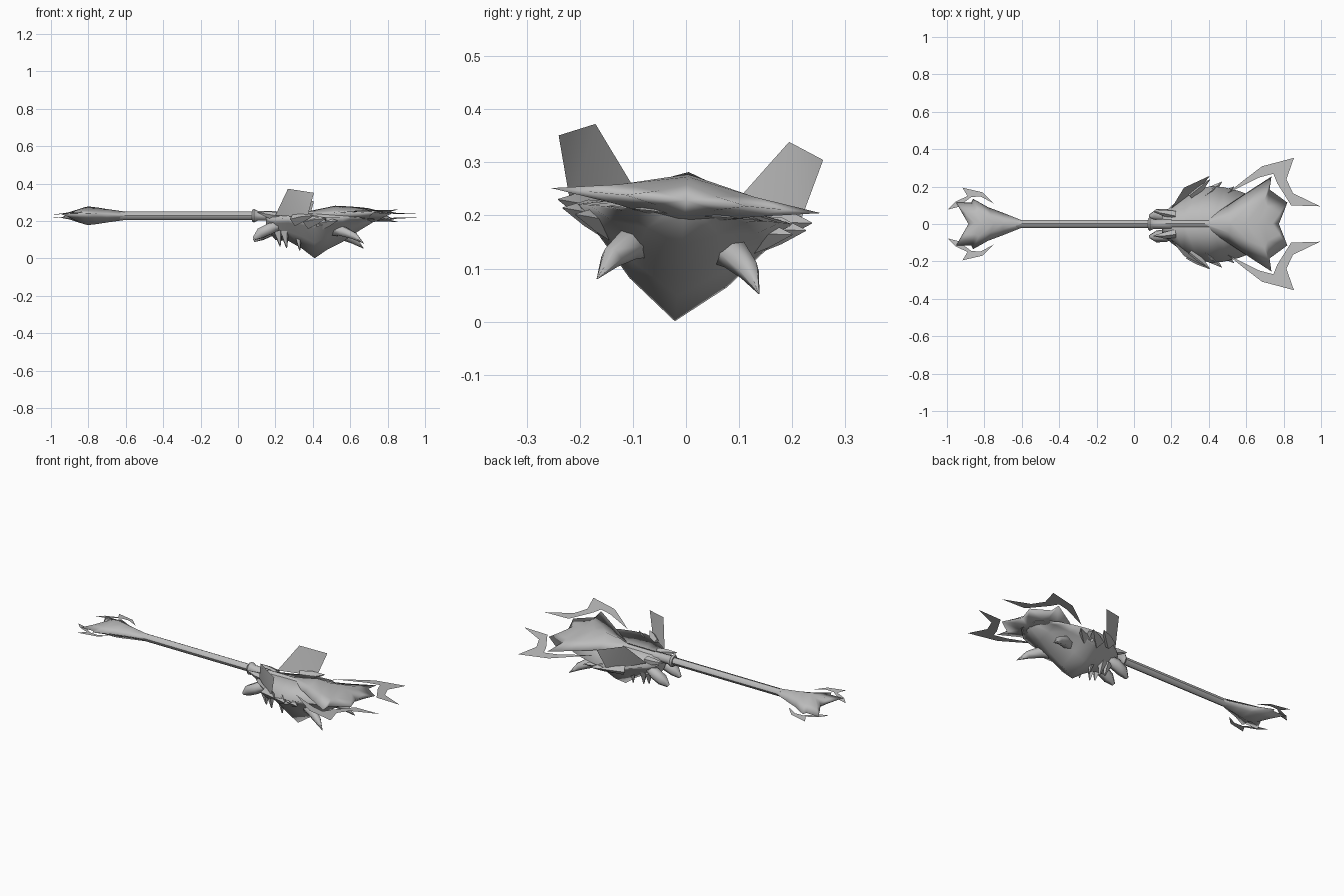
import bpy, bmesh, math
from mathutils import Matrix, Vector

cube = bpy.data.objects.get("Cube")
if cube:
    bpy.data.objects.remove(cube)

grey = bpy.data.materials.new("plain_grey")
grey.use_nodes = True
grey.diffuse_color = (0.5, 0.5, 0.5, 1)
grey.node_tree.nodes["Principled BSDF"].inputs["Base Color"].default_value = (0.5, 0.5, 0.5, 1)

# The whole staff is rolled slightly about its shaft
POSE = Matrix.Translation((0, 0, 0.228)) @ Matrix.Rotation(math.radians(-5.3), 4, 'X')


def finish(name, bm, angle=45):
    bmesh.ops.remove_doubles(bm, verts=bm.verts, dist=0.0005)
    bmesh.ops.recalc_face_normals(bm, faces=bm.faces)
    mesh = bpy.data.meshes.new(name)
    bm.to_mesh(mesh)
    bm.free()
    mesh.materials.append(grey)
    obj = bpy.data.objects.new(name, mesh)
    bpy.context.collection.objects.link(obj)
    obj.matrix_world = POSE
    bpy.ops.object.select_all(action='DESELECT')
    obj.select_set(True)
    bpy.context.view_layer.objects.active = obj
    bpy.ops.object.shade_smooth_by_angle(angle=math.radians(angle))
    return obj


def tube(name, points, radii, sides=8, angle=45):
    """Loft round rings along a path and cap the ends."""
    bm = bmesh.new()
    pts = [Vector(p) for p in points]
    rings = []
    for i, p in enumerate(pts):
        d = pts[min(i + 1, len(pts) - 1)] - pts[max(i - 1, 0)]
        q = d.to_track_quat('Z', 'Y')
        ring = []
        for k in range(sides):
            a = math.tau * k / sides
            ring.append(bm.verts.new(p + q @ Vector((math.cos(a), math.sin(a), 0)) * radii[i]))
        rings.append(ring)
    for a, b in zip(rings, rings[1:]):
        for k in range(sides):
            n = (k + 1) % sides
            bm.faces.new((a[k], a[n], b[n], b[k]))
    bm.faces.new(rings[0])
    bm.faces.new(rings[-1])
    return finish(name, bm, angle)


def blade(name, edge, spine):
    """Lens-section blade: half outline joined to a raised spine by a hollowed flank."""
    bm = bmesh.new()
    for sy in (1, -1):
        for sz in (1, -1):
            rows = []
            for (ex, ey), (sx, h) in zip(edge, spine):
                rows.append([bm.verts.new(p) for p in (
                    (sx, 0, sz * h),
                    ((sx + ex) / 2, sy * ey / 2, sz * h * 0.42),
                    (ex, sy * ey, 0))])
            for a, b in zip(rows, rows[1:]):
                for k in (0, 1):
                    bm.faces.new((a[k], b[k], b[k + 1], a[k + 1]))
    return finish(name, bm, 180)


def plate(name, points):
    bm = bmesh.new()
    bm.faces.new([bm.verts.new(p) for p in points])
    bm.normal_update()
    bmesh.ops.triangulate(bm, faces=bm.faces[:])
    return finish(name, bm)


# Shaft and collar
tube("shaft", [(-0.63, 0, 0), (0.45, 0, 0)], [0.022, 0.022])
tube("collar", [(0.075, 0, 0), (0.085, 0, 0), (0.105, 0, 0), (0.2, 0, 0)],
     [0.03, 0.037, 0.026, 0.026])

# Blades at both ends
blade("head_blade",
      [(0.38, 0.02), (0.5, 0.10), (0.62, 0.18), (0.735, 0.255),
       (0.725, 0.185), (0.82, 0.115), (0.775, 0)],
      [(0.38, 0.025), (0.52, 0.054), (0.6, 0.05), (0.66, 0.045),
       (0.7, 0.04), (0.74, 0.03), (0.775, 0)])
blade("tail_blade",
      [(-0.6, 0.02), (-0.7, 0.06), (-0.78, 0.09), (-0.86, 0.135),
       (-0.87, 0.115), (-0.95, 0.115), (-0.92, 0.06), (-0.885, 0)],
      [(-0.6, 0.022), (-0.7, 0.036), (-0.75, 0.044), (-0.8, 0.05),
       (-0.82, 0.046), (-0.85, 0.035), (-0.87, 0.02), (-0.885, 0)])

# Head: lofted bowl sections hanging beneath the shaft (x, half width, depth)
sections = [(0.15, 0.05, 0.07), (0.2, 0.10, 0.13), (0.27, 0.15, 0.135), (0.34, 0.19, 0.175),
            (0.41, 0.205, 0.228), (0.48, 0.2, 0.18), (0.56, 0.18, 0.14),
            (0.64, 0.15, 0.085), (0.73, 0.06, 0.03)]
half = [(0, 0.015, 0), (1, -0.025, 0), (0.76, 0, -0.36), (0.45, 0, -0.68), (0, 0, -1)]
bm = bmesh.new()
sockets = []
for s in (1, -1):
    rows = [[bm.verts.new((x, s * w * f, c + d * g)) for f, c, g in half] for x, w, d in sections]
    for i, (a, b) in enumerate(zip(rows, rows[1:])):
        for k in range(len(half) - 1):
            face = bm.faces.new((a[k], a[k + 1], b[k + 1], b[k]))
            if i == 4 and k == 1:
                sockets.append(face)
    for row in (rows[0], rows[-1]):
        bm.faces.new(row)
bmesh.ops.remove_doubles(bm, verts=bm.verts, dist=0.0005)
bmesh.ops.recalc_face_normals(bm, faces=bm.faces)
# Eye sockets sunk into the sides with crisp rims
bmesh.ops.inset_individual(bm, faces=sockets, thickness=0.016)
for face in sockets:
    for e in face.edges:
        e.smooth = False
bmesh.ops.inset_individual(bm, faces=sockets, thickness=0.005, depth=-0.02)
finish("head", bm, 180)

# Paired parts
for side, s in (("left", 1), ("right", -1)):
    def m(points):
        return [(x, s * y, z) for x, y, z in points]

    def flat(points):
        return [(x, s * y, 0) for x, y in points]

    tube(side + "_brow_horn",
         m([(0.51, 0.075, -0.085), (0.56, 0.1, -0.093), (0.62, 0.13, -0.12), (0.672, 0.153, -0.162)]),
         [0.032, 0.03, 0.021, 0.001], 6, 60)
    tube(side + "_curled_tusk",
         m([(0.21, 0.045, -0.06), (0.17, 0.055, -0.075), (0.12, 0.058, -0.1), (0.085, 0.055, -0.128)]),
         [0.026, 0.034, 0.032, 0.01], 6, 60)
    tube(side + "_nape_spike",
         m([(0.22, 0.05, -0.01), (0.16, 0.06, 0), (0.105, 0.065, 0.012)]),
         [0.025, 0.018, 0.002], 5)

    # Upright ear plates
    plate(side + "_ear_plate",
          m([(0.2, 0.085, -0.005), (0.267, 0.183, 0.128), (0.406, 0.25, 0.1), (0.37, 0.215, -0.03)]))

    # Jagged cheek spikes
    for root, tip, y, z in ((0.3, 0.406, 0.24, -0.02), (0.37, 0.47, 0.23, -0.035), (0.43, 0.535, 0.205, -0.045)):
        tube(side + "_cheek_spike",
             m([(root, y - 0.085, z - 0.015), (root + 0.05, y - 0.045, z - 0.005), (tip, y, z)]),
             [0.035, 0.025, 0.001], 4, 60)

    # Short teeth along the jaw
    for x, z in ((0.215, -0.16), (0.25, -0.17), (0.32, -0.182)):
        tube(side + "_tooth",
             m([(x, 0.045, -0.085), (x + 0.01, 0.04, z)]), [0.026, 0.003], 4, 30)

    # Flat crescents flanking each blade
    plate(side + "_head_crescent",
          flat([(0.5, 0.165), (0.58, 0.23), (0.685, 0.31), (0.855, 0.355), (0.815, 0.24), (0.85, 0.165),
                (0.995, 0.095), (0.84, 0.10), (0.765, 0.22), (0.745, 0.27), (0.67, 0.25)]))
    plate(side + "_tail_crescent",
          flat([(-0.995, 0.077), (-0.955, 0.12), (-0.89, 0.15), (-0.917, 0.195), (-0.81, 0.17),
                (-0.75, 0.11), (-0.82, 0.148), (-0.87, 0.145), (-0.94, 0.092)]))
